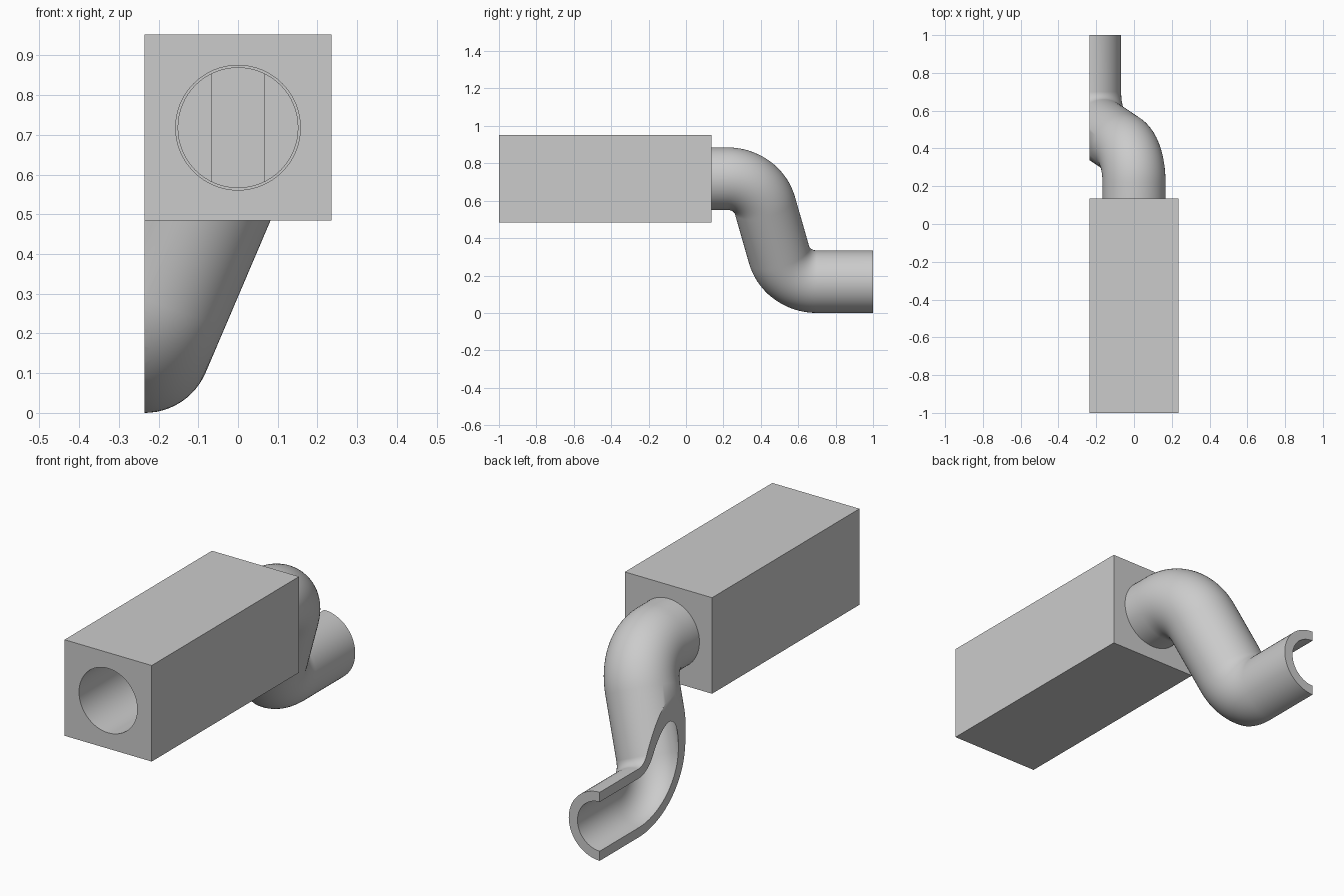
import bpy, bmesh
from math import sin, cos, pi, radians
from mathutils import Vector, Matrix

if "Cube" in bpy.data.objects:
    bpy.data.objects.remove(bpy.data.objects["Cube"])

HALF = 0.235          # half width of the block
AXIS_Z = 0.718        # height of the bore
R_OUT, R_IN = 0.167, 0.12
SEGMENTS = 64

grey = bpy.data.materials.new("plain grey")
grey.use_nodes = True
grey.diffuse_color = (0.6, 0.6, 0.6, 1)
grey.node_tree.nodes["Principled BSDF"].inputs["Base Color"].default_value = (0.6, 0.6, 0.6, 1)


def make_object(name, bm):
    bmesh.ops.recalc_face_normals(bm, faces=bm.faces[:])
    mesh = bpy.data.meshes.new(name)
    bm.to_mesh(mesh)
    bm.free()
    mesh.materials.append(grey)
    obj = bpy.data.objects.new(name, mesh)
    bpy.context.collection.objects.link(obj)
    return obj


def box(name, low, high):
    low, high = Vector(low), Vector(high)
    bm = bmesh.new()
    matrix = Matrix.Translation((low + high) / 2) @ Matrix.Diagonal((*(high - low), 1))
    bmesh.ops.create_cube(bm, size=1, matrix=matrix)
    return make_object(name, bm)


def cylinder(name, radius, y0, y1):
    bm = bmesh.new()
    matrix = Matrix.Translation((0, (y0 + y1) / 2, AXIS_Z)) @ Matrix.Rotation(pi / 2, 4, "X")
    bmesh.ops.create_cone(bm, cap_ends=True, segments=SEGMENTS, radius1=radius,
                          radius2=radius, depth=y1 - y0, matrix=matrix)
    return make_object(name, bm)


def activate(obj):
    bpy.ops.object.select_all(action="DESELECT")
    obj.select_set(True)
    bpy.context.view_layer.objects.active = obj


def cut(obj, cutter):
    cutter.hide_render = True
    mod = obj.modifiers.new("cut", "BOOLEAN")
    mod.operation, mod.solver, mod.object = "DIFFERENCE", "EXACT", cutter
    activate(obj)
    bpy.ops.object.modifier_apply(modifier=mod.name)
    bpy.data.objects.remove(cutter)


def smooth(obj):
    activate(obj)
    bpy.ops.object.shade_smooth_by_angle(angle=radians(30))


# Block with a deep round bore in its front
block = box("block", (-HALF, -1, AXIS_Z - 0.234), (HALF, 0.135, AXIS_Z + 0.234))
cut(block, cylinder("bore_cutter", 0.157, -1.1, 0.06))
smooth(block)

# Plug at the end of the bore, with a shallow upright groove
plug = cylinder("bore_plug", 0.152, 0.0, 0.06)
cut(plug, box("groove_cutter", (-0.065, -0.1, 0.4), (0.065, 0.02, 1)))
smooth(plug)

# S-shaped path in a tilted plane: two equal bends joined by a straight run
start = Vector((0, 0.135, AXIS_Z))
drop = Vector((-HALF, 0, R_OUT - AXIS_Z))
fall, down = drop.length, drop.normalized()
forward = Vector((0, 1, 0))
side = forward.cross(down)
BEND, ANGLE, Y0, Y1, STEPS = 0.209, radians(75), 0.22, 0.70, 20

path = [(0.135, 0, 0)]
for i in range(STEPS + 1):
    a = ANGLE * i / STEPS
    path.append((Y0 + BEND * sin(a), BEND * (1 - cos(a)), a))
for i in range(STEPS, -1, -1):
    a = ANGLE * i / STEPS
    path.append((Y1 - BEND * sin(a), fall - BEND * (1 - cos(a)), a))
path.append((1, fall, 0))


def sweep_rings(bm, radius):
    rings = []
    for y, s, a in path:
        centre = Vector((0, y, AXIS_Z)) + down * s
        normal = down * cos(a) - forward * sin(a)
        rings.append([bm.verts.new(centre + radius * (normal * cos(t) + side * sin(t)))
                      for t in (2 * pi * k / SEGMENTS for k in range(SEGMENTS))])
    return rings


def bridge(bm, ring_a, ring_b):
    for k in range(SEGMENTS):
        n = (k + 1) % SEGMENTS
        bm.faces.new((ring_a[k], ring_a[n], ring_b[n], ring_b[k]))


# Hollow pipe, sliced flat along the side of the block
bm = bmesh.new()
outer, inner = sweep_rings(bm, R_OUT), sweep_rings(bm, R_IN)
for rings in (outer, inner):
    for ring_a, ring_b in zip(rings, rings[1:]):
        bridge(bm, ring_a, ring_b)
for end in (0, -1):
    bridge(bm, outer[end], inner[end])
pipe = make_object("bent_pipe", bm)
cut(pipe, box("slice_cutter", (-1, -1.5, -1), (-HALF, 1.5, 2)))
smooth(pipe)
